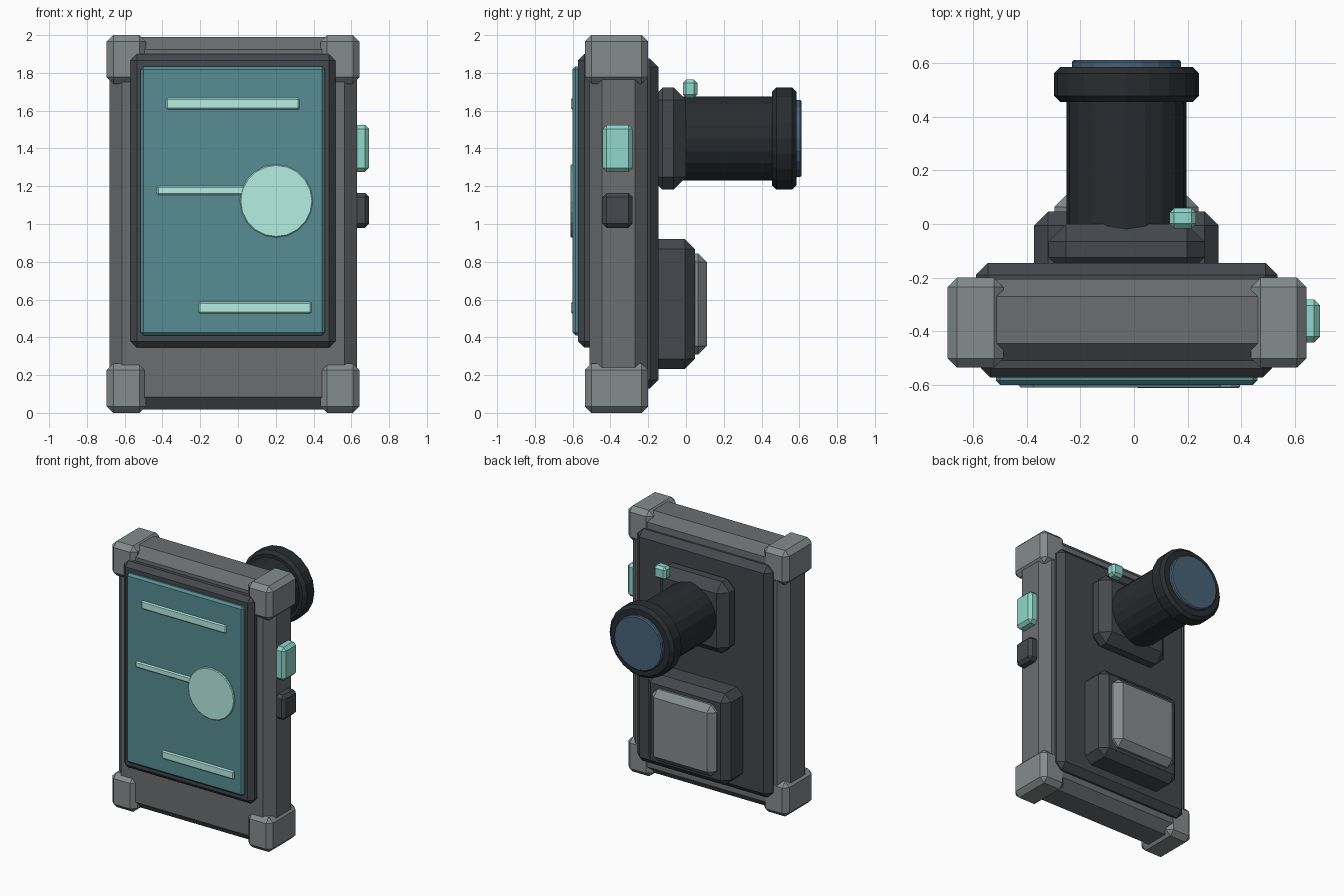
import bpy, bmesh, math
from mathutils import Matrix

if "Cube" in bpy.data.objects:
    bpy.data.objects.remove(bpy.data.objects["Cube"])


def material(name, rgb):
    m = bpy.data.materials.new(name)
    m.diffuse_color = (*rgb, 1)
    m.use_nodes = True
    m.node_tree.nodes["Principled BSDF"].inputs["Base Color"].default_value = m.diffuse_color
    return m


SHELL = material("shell_grey", (0.145, 0.155, 0.160))
GUARD = material("guard_grey", (0.235, 0.26, 0.262))
DARK = material("dark_grey", (0.058, 0.066, 0.074))
BLACK = material("black", (0.022, 0.026, 0.030))
SCREEN = material("screen_teal", (0.095, 0.27, 0.296))
MINT = material("mint", (0.46, 0.86, 0.77))
BUTTON = material("button_mint", (0.28, 0.68, 0.60))
GLASS = material("glass_blue", (0.065, 0.12, 0.185))


def finish(name, bm, mat, bevel):
    """Chamfer the hard edges and link the object."""
    if bevel:
        edges = [e for e in bm.edges if e.calc_face_angle(0) > math.radians(40)]
        bmesh.ops.bevel(bm, geom=edges, offset=bevel, segments=1,
                        profile=0.5, affect='EDGES')
    bmesh.ops.recalc_face_normals(bm, faces=bm.faces)
    mesh = bpy.data.meshes.new(name)
    bm.to_mesh(mesh)
    bm.free()
    mesh.materials.append(mat)
    bpy.context.collection.objects.link(bpy.data.objects.new(name, mesh))


def box(name, x, y, z, mat, bevel=0.0):
    """Chamfered box from (min, max) ranges."""
    bm = bmesh.new()
    mids = [sum(r) / 2 for r in (x, y, z)]
    sizes = [r[1] - r[0] for r in (x, y, z)]
    bmesh.ops.create_cube(bm, size=1, matrix=Matrix.Translation(mids)
                          @ Matrix.Diagonal((*sizes, 1)))
    finish(name, bm, mat, bevel)


def drum(name, x, z, radius, y, mat, bevel=0.0, sides=20):
    """Chamfered cylinder lying along y."""
    bm = bmesh.new()
    mat4 = Matrix.Translation((x, sum(y) / 2, z)) @ Matrix.Rotation(math.pi / 2, 4, 'X')
    bmesh.ops.create_cone(bm, cap_ends=True, segments=sides, radius1=radius,
                          radius2=radius, depth=y[1] - y[0], matrix=mat4)
    finish(name, bm, mat, bevel)


# Main casing and the panels on its two faces
box("casing", (-0.68, 0.63), (-0.51, -0.205), (0.018, 1.99), SHELL, 0.065)
box("back_plate", (-0.59, 0.535), (-0.27, -0.145), (0.13, 1.875), DARK, 0.045)
box("screen_bezel", (-0.57, 0.515), (-0.572, -0.44), (0.345, 1.9), DARK, 0.034)

# Corner guards
for side, x in (("left", (-0.695, -0.487)), ("right", (0.437, 0.643))):
    for level, z in (("lower", (0.0, 0.262)), ("upper", (1.742, 2.0))):
        box(f"corner_guard_{level}_{side}", x, (-0.536, -0.2), z, GUARD, 0.035)

# Screen with raised bars and dial
box("screen", (-0.515, 0.46), (-0.6, -0.55), (0.41, 1.835), SCREEN, 0.016)
bars = (((-0.38, 0.325), (1.605, 1.667)),
        ((-0.43, 0.12), (1.153, 1.2)),
        ((-0.21, 0.39), (0.525, 0.588)))
for i, (x, z) in enumerate(bars):
    box(f"screen_bar_{i + 1}", x, (-0.61, -0.585), z, MINT, 0.008)
drum("screen_dial", 0.203, 1.122, 0.193, (-0.612, -0.585), MINT, 0.005)

# Side buttons
box("side_button_large", (0.6, 0.694), (-0.442, -0.282), (1.275, 1.525), BUTTON, 0.022)
box("side_button_small", (0.6, 0.694), (-0.442, -0.282), (0.98, 1.165), DARK, 0.022)

# Lens assembly on the back
CX, CZ = -0.028, 1.453
box("lens_mount", (CX - 0.29, CX + 0.29), (-0.19, 0.0), (1.183, 1.722), DARK, 0.065)
drum("lens_barrel", CX, CZ, 0.223, (-0.06, 0.48), BLACK)
drum("lens_ring", CX, CZ, 0.27, (0.455, 0.585), BLACK, 0.023)
drum("lens_glass", CX, CZ, 0.204, (0.55, 0.612), GLASS, 0.008)
box("indicator_lamp", (0.132, 0.232), (-0.017, 0.06), (1.668, 1.765), BUTTON, 0.018)

# Battery housing and its pad
box("battery_housing", (-0.372, 0.315), (-0.2, 0.047), (0.233, 0.92), DARK, 0.052)
box("battery_pad", (-0.297, 0.24), (-0.02, 0.11), (0.308, 0.845), GUARD, 0.047)
